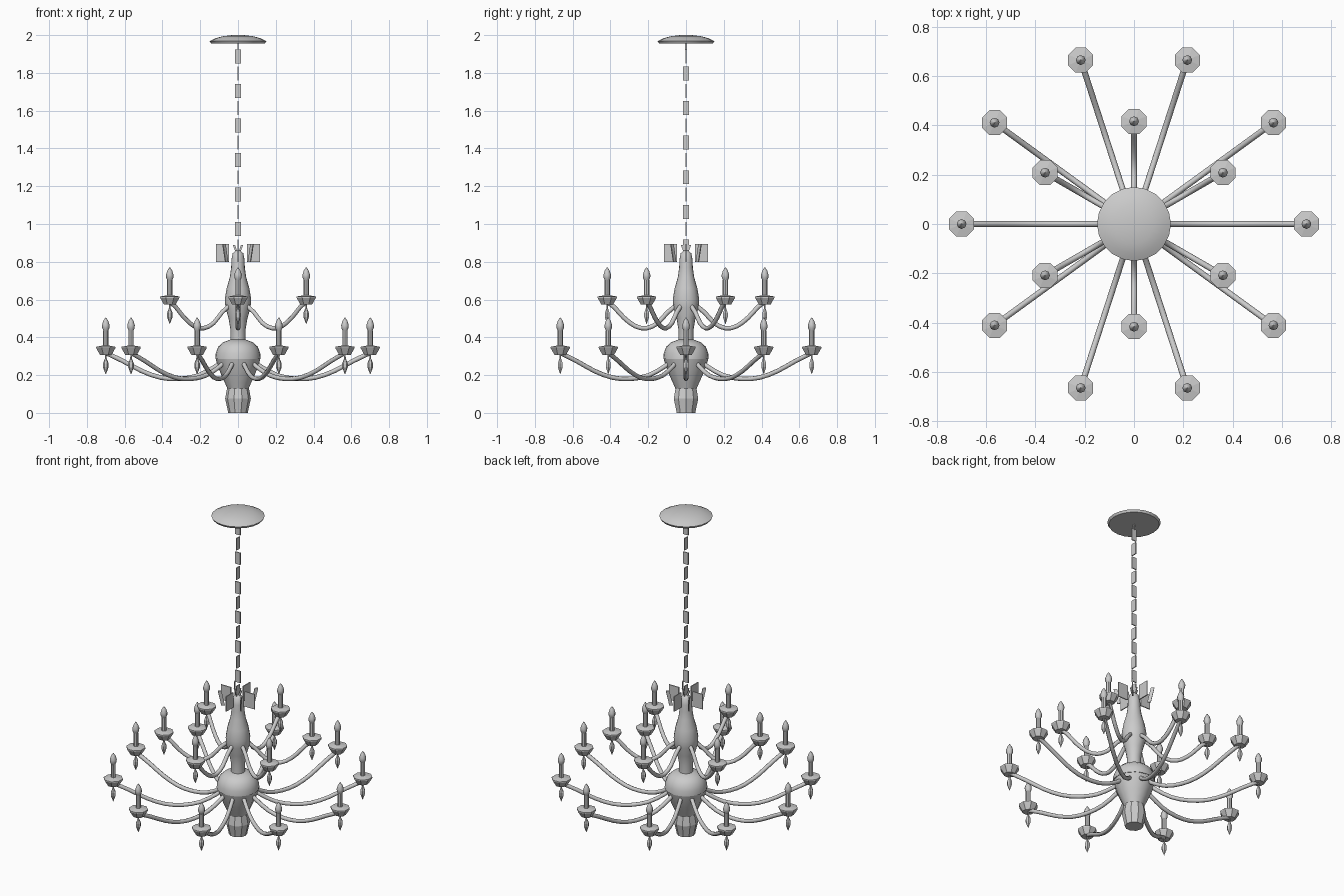
import bpy, math
from mathutils import Matrix, Vector

if "Cube" in bpy.data.objects:
    bpy.data.objects.remove(bpy.data.objects["Cube"])


def make(name, verts, faces, smooth=None):
    me = bpy.data.meshes.new(name)
    me.from_pydata(verts, [], faces)
    me.update()
    ob = bpy.data.objects.new(name, me)
    bpy.context.collection.objects.link(ob)
    if smooth:
        bpy.context.view_layer.objects.active = ob
        ob.select_set(True)
        bpy.ops.object.shade_smooth_by_angle(angle=math.radians(smooth))
        ob.select_set(False)
    return ob


def lathe(name, prof, n, loc=(0, 0, 0), turn=0.0, smooth=None):
    """Spin (radius, z) points, listed bottom to top, and cap both ends."""
    v, f = [], []
    for r, z in prof:
        for i in range(n):
            a = turn + 2 * math.pi * i / n
            v.append((loc[0] + r * math.cos(a), loc[1] + r * math.sin(a), loc[2] + z))
    for k in range(len(prof) - 1):
        for i in range(n):
            j = (i + 1) % n
            f.append((k * n + i, k * n + j, (k + 1) * n + j, (k + 1) * n + i))
    f.append(tuple(reversed(range(n))))
    f.append(tuple(range((len(prof) - 1) * n, len(prof) * n)))
    return make(name, v, f, smooth)


def smooth_path(pts, sub=2):
    """Catmull-Rom refinement of a 2D path."""
    p = [Vector(q) for q in pts]
    p = [2 * p[0] - p[1]] + p + [2 * p[-1] - p[-2]]
    out = []
    for i in range(1, len(p) - 2):
        for s in range(sub):
            t = s / sub
            out.append(0.5 * (2 * p[i] + (p[i + 1] - p[i - 1]) * t
                       + (2 * p[i - 1] - 5 * p[i] + 4 * p[i + 1] - p[i + 2]) * t * t
                       + (3 * p[i] - p[i - 1] - 3 * p[i + 1] + p[i + 2]) * t ** 3))
    return out + [p[-2]]


def arm(name, path, ang, rad=0.012, n=8):
    """Tube along an (r, z) path lying in the vertical plane at angle ang."""
    pts = smooth_path(path)
    v, f = [], []
    c, s = math.cos(ang), math.sin(ang)
    for i, p in enumerate(pts):
        t = (pts[min(i + 1, len(pts) - 1)] - pts[max(i - 1, 0)]).normalized()
        for k in range(n):
            b = 2 * math.pi * k / n
            r = p.x - t.y * rad * math.cos(b)
            z = p.y + t.x * rad * math.cos(b)
            w = rad * math.sin(b)
            v.append((r * c - w * s, r * s + w * c, z))
    for i in range(len(pts) - 1):
        for k in range(n):
            j = (k + 1) % n
            f.append((i * n + k, (i + 1) * n + k, (i + 1) * n + j, i * n + j))
    f.append(tuple(range(n)))
    f.append(tuple(reversed(range((len(pts) - 1) * n, len(pts) * n))))
    make(name, v, f, 60)


def plate(name, outline, ang, thick=0.006):
    """Thin sheet with an (r, z) outline in the vertical plane at angle ang."""
    c, s = math.cos(ang), math.sin(ang)
    n = len(outline)
    v = [(r * c - w * s, r * s + w * c, z) for w in (-thick / 2, thick / 2) for r, z in outline]
    f = [tuple(range(n)), tuple(reversed(range(n, 2 * n)))]
    f += [(i, i + n, (i + 1) % n + n, (i + 1) % n) for i in range(n)]
    make(name, v, f)


def tier(label, count, start, path, radius, base):
    """Ring of arms, each with drip cup, candle, flame bulb and crystal."""
    for i in range(count):
        a = start + 2 * math.pi * i / count
        loc = (radius * math.cos(a), radius * math.sin(a), base)
        tag = f"{label}_{i + 1}"
        arm("arm_" + tag, path, a)
        lathe("drip_cup_" + tag, [(0.033, 0), (0.055, 0.036), (0.055, 0.043), (0.014, 0.05)],
              8, loc, math.pi / 8)
        lathe("candle_" + tag, [(0.014, 0.04), (0.014, 0.13)], 8, loc)
        lathe("flame_bulb_" + tag, [(0.010, 0.124), (0.019, 0.142), (0.020, 0.158),
                                    (0.013, 0.18), (0.002, 0.197)], 8, loc, 0, 50)
        lathe("crystal_" + tag, [(0.001, -0.102), (0.015, -0.065), (0.015, -0.045),
                                 (0.005, -0.02), (0.003, 0.002)], 6, loc)


# lower finial and bowl
lathe("bottom_finial", [(0.052, 0), (0.054, 0.012), (0.068, 0.075), (0.058, 0.13)], 10)
lathe("bowl", [(0.056, 0.128), (0.07, 0.16), (0.088, 0.20), (0.108, 0.25), (0.118, 0.285)],
      12, smooth=40)
lathe("bowl_dome", [(0.12, 0.285), (0.118, 0.315), (0.105, 0.35), (0.08, 0.373), (0.04, 0.388)],
      20, smooth=40)
# turned stem
lathe("stem", [(0.04, 0.38), (0.04, 0.44), (0.05, 0.50), (0.066, 0.555), (0.07, 0.60),
               (0.06, 0.66), (0.043, 0.72), (0.036, 0.77), (0.035, 0.81), (0.028, 0.845),
               (0.012, 0.86)], 16, smooth=50)

# two tiers of arms
tier("lower", 10, 0, [(0.07, 0.285), (0.12, 0.245), (0.21, 0.198), (0.31, 0.18), (0.41, 0.187),
                      (0.51, 0.222), (0.61, 0.275), (0.70, 0.318)], 0.70, 0.307)
tier("upper", 6, math.pi / 6, [(0.05, 0.57), (0.10, 0.53), (0.15, 0.475), (0.21, 0.448),
                               (0.27, 0.46), (0.33, 0.505), (0.38, 0.56), (0.415, 0.585)],
     0.417, 0.573)

# crown of flat leaves round the stem top
for i in range(4):
    a = i * math.pi / 2
    plate(f"crown_leaf_{i + 1}", [(0.048, 0.80), (0.116, 0.80), (0.116, 0.893), (0.048, 0.893)], a)
    plate(f"crown_strip_{i + 1}", [(0.075, 0.80), (0.095, 0.80), (0.115, 0.893), (0.095, 0.893)],
          a + math.pi / 4)
    plate(f"crown_tip_{i + 1}", [(0.002, 0.85), (0.012, 0.85), (0.028, 0.89), (0.016, 0.89)], a)

# chain of flat links, alternately turned a quarter
for i in range(12):
    z = 1.888 - i * 0.0915
    plate(f"chain_link_{i + 1}", [(-0.017, z - 0.037), (0.017, z - 0.037),
                                  (0.017, z + 0.037), (-0.017, z + 0.037)],
          (i % 2) * math.pi / 2)
plate("chain_hook", [(-0.005, 1.92), (0.005, 1.92), (0.005, 1.96), (-0.005, 1.96)], math.pi / 2)

# ceiling canopy
lathe("ceiling_canopy", [(0.142, 1.955), (0.15, 1.968), (0.12, 1.983), (0.08, 1.994),
                         (0.03, 2.0)], 20, smooth=40)
